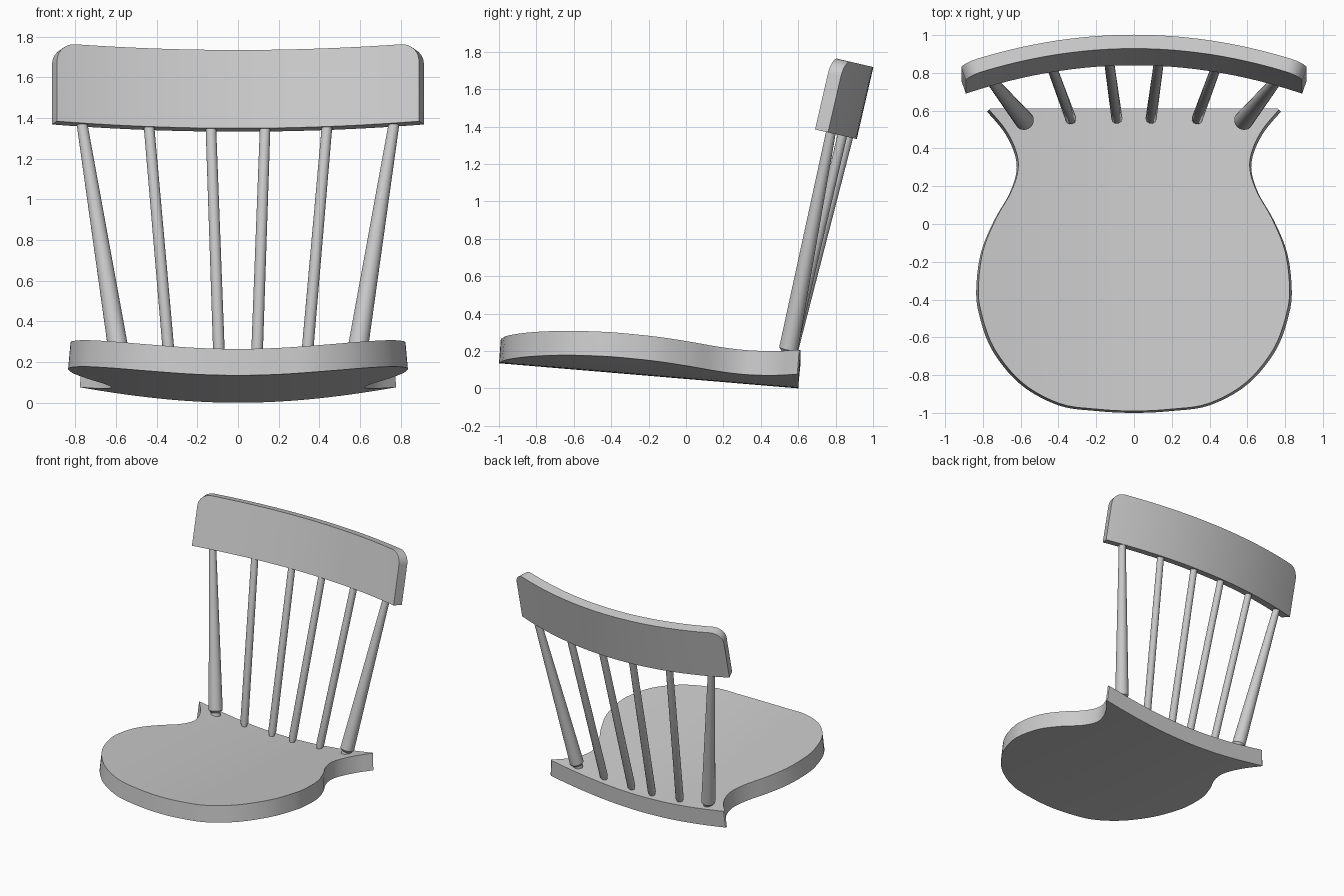
import bpy, bmesh, math
from mathutils import Vector

if "Cube" in bpy.data.objects:
    bpy.data.objects.remove(bpy.data.objects["Cube"])


def finish(name, bm):
    bmesh.ops.remove_doubles(bm, verts=bm.verts, dist=0.0005)
    bmesh.ops.recalc_face_normals(bm, faces=bm.faces)
    me = bpy.data.meshes.new(name)
    bm.to_mesh(me)
    bm.free()
    ob = bpy.data.objects.new(name, me)
    bpy.context.collection.objects.link(ob)
    bpy.ops.object.select_all(action='DESELECT')
    ob.select_set(True)
    bpy.context.view_layer.objects.active = ob
    bpy.ops.object.shade_smooth_by_angle(angle=math.radians(35))
    return ob


def loft(bm, rings, closed=True):
    """Quad strips between successive rows of points."""
    rows = [[bm.verts.new(p) for p in r] for r in rings]
    n = len(rows[0])
    for a, b in zip(rows, rows[1:]):
        for i in range(n if closed else n - 1):
            j = (i + 1) % n
            bm.faces.new((a[i], a[j], b[j], b[i]))
    if closed:
        bm.faces.new(rows[0])
        bm.faces.new(rows[-1])


def spline(pts, steps):
    """Catmull-Rom through pts[1:-1]."""
    pts = [Vector(p) for p in pts]
    out = []
    for p0, p1, p2, p3 in zip(pts, pts[1:], pts[2:], pts[3:]):
        for k in range(steps):
            t = k / steps
            out.append(0.5 * (2 * p1 + (p2 - p0) * t + (2 * p0 - 5 * p1 + 4 * p2 - p3) * t * t
                              + (3 * p1 - p0 - 3 * p2 + p3) * t ** 3))
    out.append(pts[-2])
    return out


# Seat: half outline mirrored into rows, dished across the width
half = [(-0.2, -0.99), (0, -1.0), (0.2, -0.99), (0.4, -0.96), (0.6, -0.85), (0.75, -0.67),
        (0.82, -0.48), (0.835, -0.34), (0.81, -0.15), (0.74, 0.02), (0.66, 0.16), (0.622, 0.28),
        (0.635, 0.38), (0.69, 0.49), (0.778, 0.595), (0.86, 0.69)]
outline = spline(half, 5) + [Vector((0.77, 0.602))]
COLS, THICK = 24, 0.13


def seat_point(x, y, top):
    z = 0.084 * (0.602 - y) + 0.14 * x * x - 0.025 * x ** 4
    return (x * (1 - 0.014 * top), y + 0.01 * top, z + THICK * top)


bm = bmesh.new()
rings = []
for p in outline:
    w = max(p.x, 0.003)
    xs = [w * (2 * i / COLS - 1) for i in range(COLS + 1)]
    rings.append([seat_point(x, p.y, 0) for x in xs] + [seat_point(x, p.y, 1) for x in reversed(xs)])
loft(bm, rings)
finish("seat", bm)

# Back rail: leaning curved board with rounded top corners
LEAN = math.radians(13)
UP = Vector((0, math.sin(LEAN), math.cos(LEAN)))
OUT = Vector((0, math.cos(LEAN), -math.sin(LEAN)))
BASE = Vector((0, 0.84, 1.35))
HALF, DROP, HEIGHT, DEPTH, R = 0.89, 0.154, 0.395, 0.075, 0.09
corner = [HALF - R + R * math.sin(math.pi / 2 * k / 8) for k in range(9)]
right = [(HALF - R) * k / 12 for k in range(1, 12)] + corner
bm = bmesh.new()
rings = []
for x in [-v for v in reversed(right)] + [0] + right:
    d = max(0, abs(x) - (HALF - R))
    h = HEIGHT - R + math.sqrt(max(0, R * R - d * d))
    front = BASE + Vector((x, 0, 0)) - OUT * DROP * (x / HALF) ** 2
    n = (Vector((2 * DROP * x / HALF ** 2, 0, 0)) + OUT).normalized() * DEPTH
    rings.append([front, front + n, front + n + UP * h, front + UP * h])
loft(bm, rings)
finish("back_rail", bm)


# Spindles: tapered rods with a chamfered foot
def spindle(name, a, b, r0, r1):
    a, b = Vector(a), Vector(b)
    axis = b - a
    rot = axis.to_track_quat('Z', 'Y')
    bm = bmesh.new()
    rings = []
    for t, r in ((-0.04, r0 * 0.7), (0, r0 * 0.7), (0.015, r0), (1.02, r1)):
        c = a + axis * t
        rings.append([c + rot @ Vector((r * math.cos(q), r * math.sin(q), 0))
                      for q in (2 * math.pi * i / 24 for i in range(24))])
    loft(bm, rings)
    finish(name, bm)


for side, s in (("left", -1), ("right", 1)):
    spindle(f"outer_spindle_{side}", (s * 0.578, 0.545, 0.195), (s * 0.767, 0.775, 1.37), 0.051, 0.026)
    spindle(f"middle_spindle_{side}", (s * 0.333, 0.553, 0.155), (s * 0.437, 0.835, 1.35), 0.029, 0.026)
    spindle(f"inner_spindle_{side}", (s * 0.09, 0.555, 0.142), (s * 0.133, 0.868, 1.345), 0.029, 0.026)
